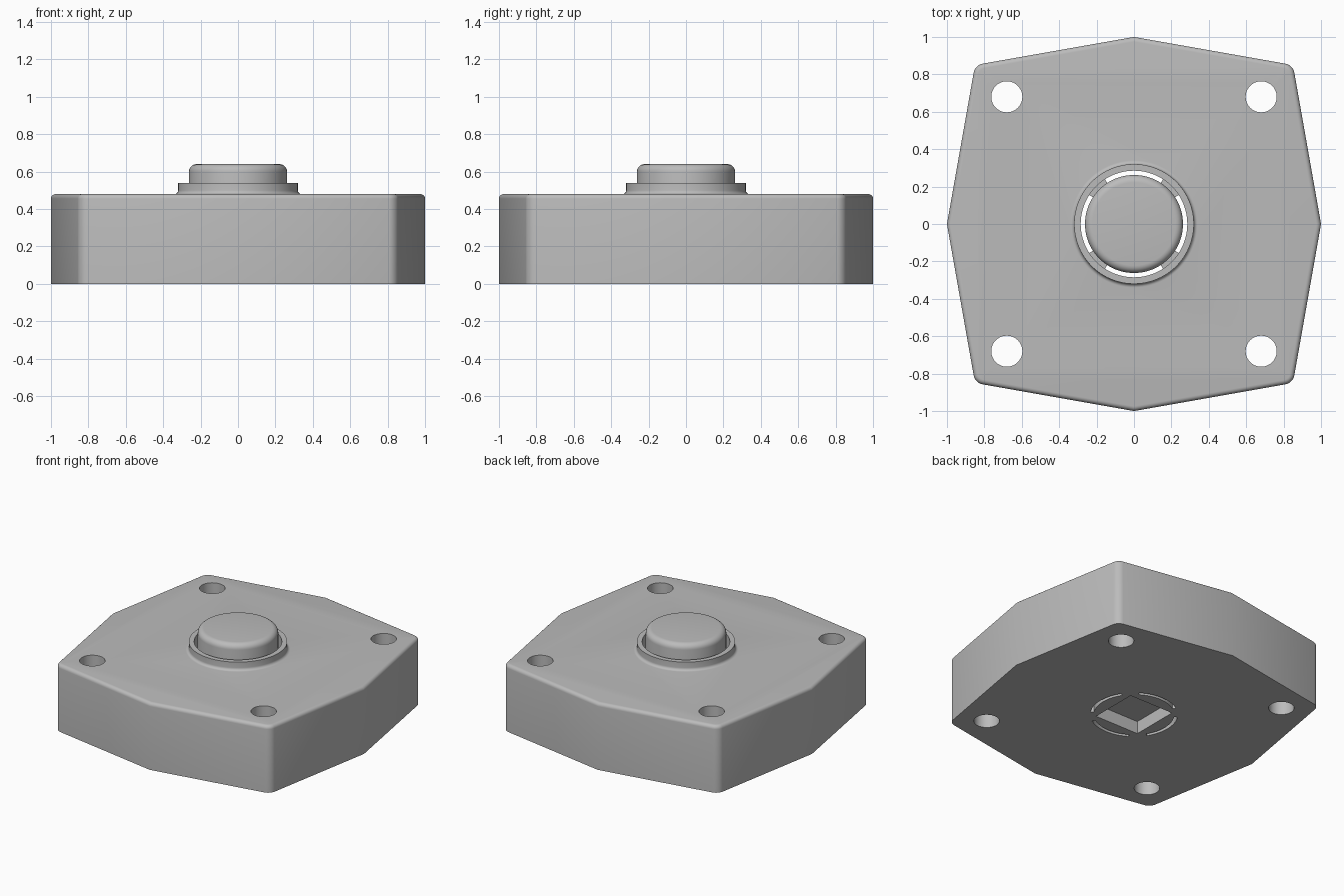
import bpy, bmesh, math
from mathutils import Matrix, Vector

cube = bpy.data.objects.get("Cube")
if cube:
    bpy.data.objects.remove(cube, do_unlink=True)

grey = bpy.data.materials.new("plain grey")
grey.use_nodes = True
COLOUR = (0.5, 0.5, 0.5, 1)
grey.diffuse_color = COLOUR
grey.node_tree.nodes["Principled BSDF"].inputs["Base Color"].default_value = COLOUR

HEIGHT, BORE, BUTTON_R = 0.48, 0.285, 0.262


def make(name, bm):
    bmesh.ops.recalc_face_normals(bm, faces=bm.faces)
    mesh = bpy.data.meshes.new(name)
    bm.to_mesh(mesh)
    bm.free()
    mesh.materials.append(grey)
    ob = bpy.data.objects.new(name, mesh)
    bpy.context.collection.objects.link(ob)
    return ob


def prism(points, z0, z1):
    bm = bmesh.new()
    base = bm.faces.new([bm.verts.new((x, y, z0)) for x, y in points])
    top = bmesh.ops.extrude_face_region(bm, geom=[base])["geom"]
    bmesh.ops.translate(bm, vec=(0, 0, z1 - z0),
                        verts=[v for v in top if isinstance(v, bmesh.types.BMVert)])
    return bm


def circle(r, n, cx=0, cy=0):
    return [(cx + r * math.cos(math.tau * i / n), cy + r * math.sin(math.tau * i / n))
            for i in range(n)]


def lathe(name, profile, steps=96):
    bm = bmesh.new()
    verts = [bm.verts.new((r, 0, z)) for r, z in profile]
    edges = [bm.edges.new(pair) for pair in zip(verts, verts[1:])]
    bmesh.ops.spin(bm, geom=verts + edges, cent=(0, 0, 0), axis=(0, 0, 1),
                   angle=math.tau, steps=steps)
    bmesh.ops.remove_doubles(bm, verts=bm.verts, dist=1e-5)
    return make(name, bm)


def activate(ob):
    bpy.ops.object.select_all(action="DESELECT")
    ob.select_set(True)
    bpy.context.view_layer.objects.active = ob


def combine(ob, other, operation):
    mod = ob.modifiers.new("combine", "BOOLEAN")
    mod.operation, mod.solver, mod.object = operation, "EXACT", other
    activate(ob)
    bpy.ops.object.modifier_apply(modifier=mod.name)
    bpy.data.objects.remove(other, do_unlink=True)


def fillet(cx, cz, r, start, end, n=6):
    angles = [math.radians(start + (end - start) * i / n) for i in range(n + 1)]
    return [(cx + r * math.cos(a), cz + r * math.sin(a)) for a in angles]


# Housing: eight-sided block, rounded diagonal corners and top rim
c = 0.85
outline = [(1, 0), (c, c), (0, 1), (-c, c), (-1, 0), (-c, -c), (0, -1), (c, -c)]
bm = prism(outline, 0, HEIGHT)
corners = [e for e in bm.edges
           if (e.verts[0].co.xy - e.verts[1].co.xy).length < 1e-4
           and abs(e.verts[0].co.x * e.verts[0].co.y) > 0.1]
bmesh.ops.bevel(bm, geom=corners, offset=0.04, segments=6, profile=0.5, affect="EDGES")
rim = [e for e in bm.edges if all(v.co.z > HEIGHT - 1e-4 for v in e.verts)]
bmesh.ops.bevel(bm, geom=rim, offset=0.025, segments=5, profile=0.5, affect="EDGES")
housing = make("housing", bm)

# Collar with a small flare where it meets the housing
collar = lathe("collar", [(0, 0.4), (0.34, 0.4)]
               + fillet(0.34, HEIGHT + 0.02, 0.02, 270, 180)
               + [(0.32, 0.54), (0, 0.54)])
combine(housing, collar, "UNION")

# Bore and screw holes
combine(housing, make("bore_cutter", prism(circle(BORE, 96), -0.1, 1)), "DIFFERENCE")
for sx in (-1, 1):
    for sy in (-1, 1):
        hole = make("hole_cutter", prism(circle(0.083, 48, sx * 0.68, sy * 0.68), -0.1, 1))
        combine(housing, hole, "DIFFERENCE")

# Button with rounded top and a square socket underneath
button = lathe("button", [(0, 0), (BUTTON_R, 0)]
               + fillet(BUTTON_R - 0.04, 0.6, 0.04, 0, 90) + [(0, 0.64)])
s = 0.175
socket = make("socket_cutter", prism([(-s, -s), (s, -s), (s, s), (-s, s)], -0.1, 0.09))
combine(button, socket, "DIFFERENCE")

# Bridges joining button and housing at the diagonals
parts = [housing, button]
for k in range(4):
    mid, half = 45 + 90 * k, 12
    arc = fillet(0, 0, BORE + 0.003, mid - half, mid + half)
    arc += fillet(0, 0, BUTTON_R - 0.003, mid + half, mid - half)
    parts.append(make("bridge", prism(arc, 0, 0.1)))

for ob in parts:
    activate(ob)
    bpy.ops.object.shade_smooth_by_angle(angle=math.radians(30))
